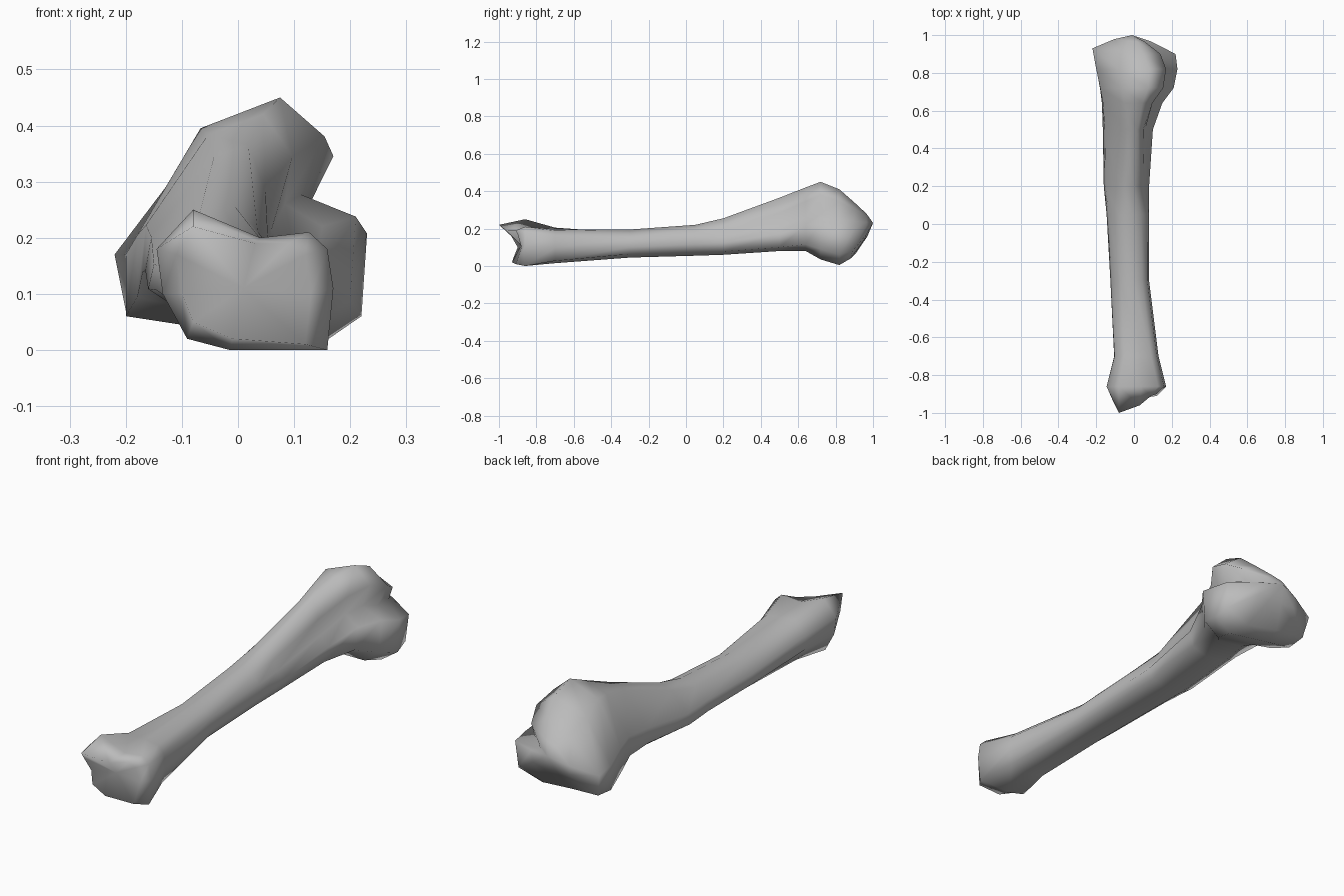
import bpy
import bmesh
from mathutils import Vector

default_cube = bpy.data.objects.get("Cube")
if default_cube:
    bpy.data.objects.remove(default_cube, do_unlink=True)

CM = 0.01  # section dimensions below are in hundredths of a unit

# Characteristic cross-sections, walked from the left side over the top
knuckle = [(15, 11), (14, 18), (11, 21), (3, 20), (-8, 25),
           (-14, 18), (-13, 10), (-9, 2), (-2, 0), (14, 0)]
shaft = [(8, 12), (7, 17), (4, 20), (-1, 22), (-8, 20),
         (-13, 15), (-14, 11), (-9, 7), (0, 6), (6, 8)]
crest = [(10, 17), (6, 21), (5, 28), (2, 36), (-4, 34),
         (-15, 20), (-16, 14), (-9, 9), (0, 8), (8, 10)]
head = [(23, 22), (12, 26), (17, 37), (8, 44), (-8, 38),
        (-20, 18), (-20, 6), (-8, 4), (14, 0), (22, 6)]

# Irregular end rims, with their own depth along the bone
knuckle_rim = [(13, -88, 10), (12, -90, 17), (9, -91, 19), (3, -96, 19), (-8, -100, 22),
               (-11, -94, 17), (-10, -90, 10), (-8, -92, 5), (-1, -93, 2), (12, -91, 1)]
head_rim = [(22, 90, 20), (12, 90, 24), (14, 90, 30), (5, 90, 34), (-6, 91, 31),
            (-22, 93, 17), (-20, 91, 7), (-6, 90, 6), (9, 88, 4), (21, 89, 8)]


def blend(first, second, amount):
    """Mix two cross-sections point by point."""
    return [Vector(a).lerp(Vector(b), amount) for a, b in zip(first, second)]


def fit(profile, y, left, right, bottom, top):
    """Stretch a cross-section into the given bounds and place it at y."""
    xs = [p[0] for p in profile]
    zs = [p[1] for p in profile]

    def remap(value, values, low, high):
        return low + (value - min(values)) * (high - low) / (max(values) - min(values))

    return [Vector((remap(p[0], xs, left, right), y, remap(p[1], zs, bottom, top)))
            for p in profile]


def toward(rim, centre, amount, bulge=0):
    """Shrink a rim toward a centre point, pushed along the bone."""
    push = Vector((0, bulge, 0))
    return [Vector(p).lerp(Vector(centre), amount) + push for p in rim]


def loft(name, rings, first_pole, last_pole, material):
    """Skin a closed surface through rings and close it with a pole at each end."""
    bm = bmesh.new()
    loops = [[bm.verts.new(Vector(p) * CM) for p in ring] for ring in rings]
    count = len(loops[0])
    for near, far in zip(loops, loops[1:]):
        for i in range(count):
            j = (i + 1) % count
            bm.faces.new((near[i], near[j], far[j], far[i]))
    for loop, pole in ((loops[0], first_pole), (loops[-1], last_pole)):
        tip = bm.verts.new(Vector(pole) * CM)
        for i in range(count):
            bm.faces.new((loop[i], loop[(i + 1) % count], tip))
    bmesh.ops.recalc_face_normals(bm, faces=bm.faces)
    for face in bm.faces:
        face.smooth = True
    mesh = bpy.data.meshes.new(name)
    bm.to_mesh(mesh)
    bm.free()
    mesh.materials.append(material)
    obj = bpy.data.objects.new(name, mesh)
    bpy.context.collection.objects.link(obj)
    return obj


# Plain grey bone material
grey = bpy.data.materials.new("bone grey")
grey.use_nodes = True
colour = (0.5, 0.5, 0.5, 1)
grey.diffuse_color = colour
grey.node_tree.nodes["Principled BSDF"].inputs["Base Color"].default_value = colour

# Hollow joint surface at the narrow end, domed joint at the wide end
hollow = (1, -88, 11)
dome = (-1, 100, 23)

rings = [
    knuckle_rim,
    # Narrow end
    fit(knuckle, -86, -14.5, 17, 0, 25),
    fit(blend(knuckle, shaft, 0.6), -70, -10.5, 13, 1.5, 20.5),
    # Shaft
    fit(shaft, -30, -12.5, 8, 4.5, 19.5),
    fit(shaft, 5, -14.5, 8, 5.5, 22),
    fit(blend(shaft, crest, 0.5), 20, -16, 8, 6, 25.5),
    # Crest rising into the wide end
    fit(crest, 50, -16.5, 10, 8, 36.5),
    fit(blend(crest, head, 0.4), 64, -17, 15, 8, 42),
    fit(blend(crest, head, 0.9), 72, -18, 21, 3.5, 45),
    fit(head, 82, -20, 23, 0.5, 41),
    head_rim,
    toward(head_rim, dome, 0.55, bulge=1),
]
bone = loft("long_bone", rings, hollow, dome, grey)
